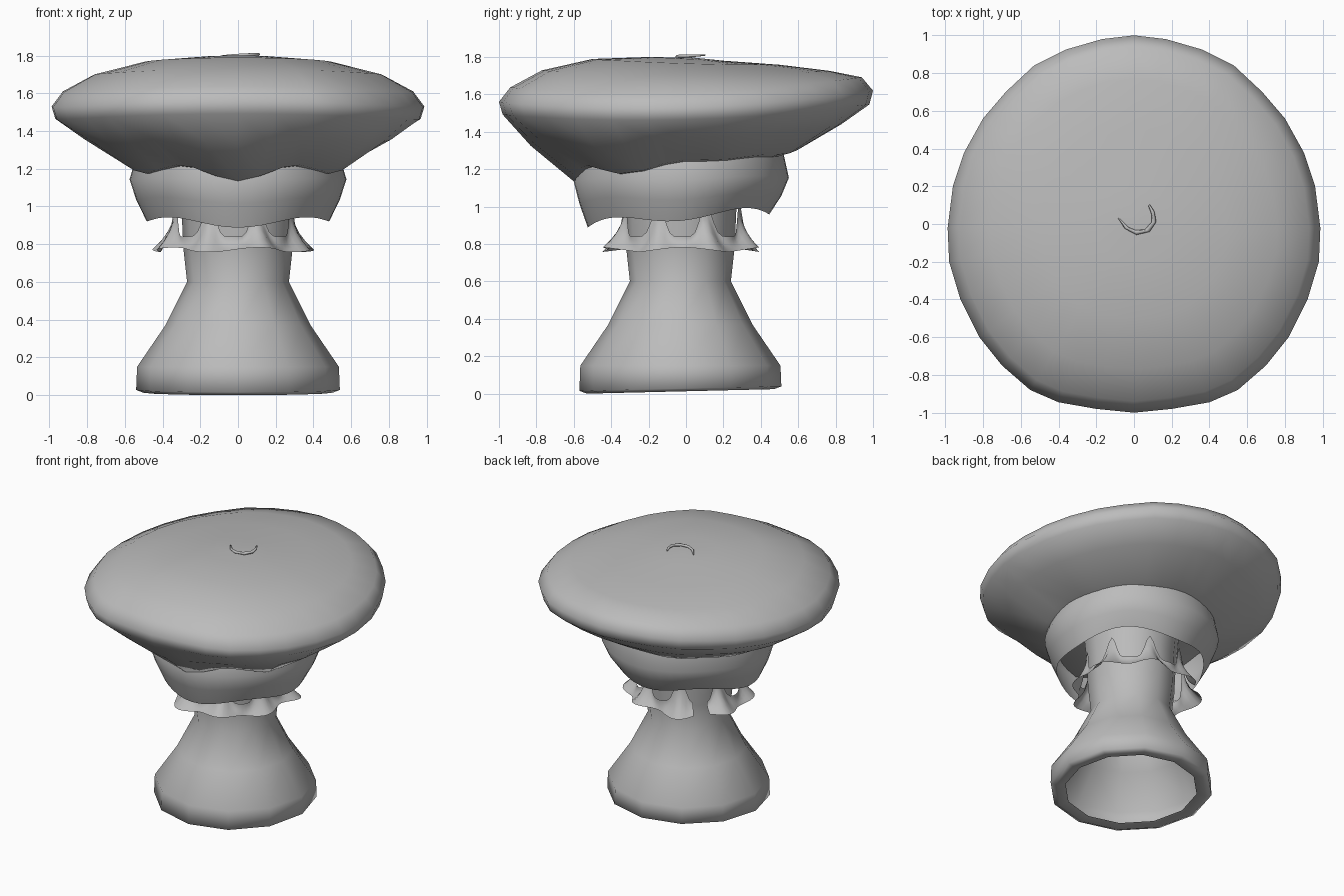
import bpy, bmesh
from math import sin, cos, pi, radians, hypot, atan2

cube = bpy.data.objects.get("Cube")
if cube:
    bpy.data.objects.remove(cube, do_unlink=True)

grey = bpy.data.materials.new("plain grey")
grey.use_nodes = True
grey.diffuse_color = (0.5, 0.5, 0.5, 1)
grey.node_tree.nodes["Principled BSDF"].inputs["Base Color"].default_value = (0.5, 0.5, 0.5, 1)


def loft(name, rings, cap_ends=(), skip=None):
    """Join closed rings of points into a smooth skin, leaving out columns chosen by skip."""
    bm = bmesh.new()
    rows = [[bm.verts.new(p) for p in ring] for ring in rings]
    n = len(rows[0])
    for a, b in zip(rows, rows[1:]):
        for i in range(n):
            if skip and skip(2 * pi * (i + 0.5) / n):
                continue
            j = (i + 1) % n
            bm.faces.new((a[i], a[j], b[j], b[i]))
    for end in cap_ends:
        bm.faces.new(rows[end])
    bmesh.ops.recalc_face_normals(bm, faces=bm.faces)
    mesh = bpy.data.meshes.new(name)
    bm.to_mesh(mesh)
    bm.free()
    mesh.materials.append(grey)
    obj = bpy.data.objects.new(name, mesh)
    bpy.context.collection.objects.link(obj)
    bpy.context.view_layer.objects.active = obj
    obj.select_set(True)
    bpy.ops.object.shade_smooth_by_angle(angle=radians(100))
    obj.select_set(False)
    return obj


def angles(n):
    return [2 * pi * i / n for i in range(n)]


# Stem: thin shell with a flared foot, a turned-in lip and a narrow waist
stem_profile = [(0.015, 0.44), (0, 0.5), (0.015, 0.54), (0.15, 0.535), (0.37, 0.385),
                (0.6, 0.27), (0.78, 0.29), (1.0, 0.3), (1.2, 0.32)]
loft("stem", [[(r * cos(t), r * sin(t) - 0.03,
                z + (0.012 * (1 + sin(t)) if z < 0.1 else 0)) for t in angles(12)]
              for z, r in stem_profile])

# Cap: rounded disc, fuller at the front corners and raised at the back
half = [(0, 1), (0.17, 0.98), (0.36, 0.925), (0.53, 0.84), (0.68, 0.7), (0.8, 0.56),
        (0.9, 0.38), (0.96, 0.2), (0.988, -0.02), (0.98, -0.2), (0.92, -0.4),
        (0.82, -0.6), (0.7, -0.75), (0.55, -0.88), (0.4, -0.945), (0.2, -0.98), (0, -1)]
outline = half + [(-x, y) for x, y in half[-2:0:-1]]


def cap_height(x, y, rim, under, tilt):
    t = atan2(y, x)
    rim_wave = 0.06 * sin(t) ** 2 + 0.03 * sin(t)
    under_wave = 0.06 * sin(t) + (0.015 - 0.025 * sin(t)) * cos(6 * t)
    return rim * rim_wave + under * under_wave + tilt * sin(t)


# Each row: scale, height, share of the rim wave, share of the underside wave, tilt
cap_profile = [(0.3, 1.19, 0, 0.4, 0), (0.6, 1.235, 0, 1, 0), (0.83, 1.36, 0.5, 0.5, 0),
               (0.98, 1.465, 0.9, 0, 0), (1, 1.53, 1, 0, 0), (0.94, 1.61, 0.9, 0, 0),
               (0.77, 1.7, 0.45, 0, -0.015), (0.5, 1.765, 0.15, 0, -0.02),
               (0.2, 1.79, 0, 0, -0.01), (0.04, 1.797, 0, 0, 0)]
loft("mushroom_cap",
     [[(x * s, y * s, z + cap_height(x, y, *shape)) for x, y in outline]
      for s, z, *shape in cap_profile], cap_ends=(0, -1))

# Upper skirt: collar under the cap with a scalloped lower edge
skirt_rows = [(0.54, 1.28, 0.8, -0.02), (0.575, 1.15, 0.3, -0.025),
              (0.54, 1.05, 0.6, -0.03), (0.485, 0.945, 1, -0.04)]
loft("upper_skirt",
     [[(r * cos(t), r * sin(t) + y, z + w * (0.035 * sin(t) - 0.022 * cos(4 * t)))
       for t in angles(48)] for r, z, w, y in skirt_rows])


# Lower frill: flared ragged ring hung from narrow strands, split at the back right
def frill_point(t, k):
    peak = 0.5 + 0.5 * cos(8 * t - pi)
    top_z = 0.84 + 0.18 * peak ** 3
    top_r = 0.36 - 0.03 * peak
    low_z = 0.77 + 0.012 * cos(5 * t)
    low_r = 0.385 + 0.06 * peak + 0.015 * sin(3 * t)
    r = top_r + (low_r - top_r) * k ** 2.2
    return (r * cos(t) - 0.025, r * sin(t) - 0.02, top_z + (low_z - top_z) * k)


loft("lower_frill", [[frill_point(t, i / 5) for t in angles(96)] for i in range(6)],
     skip=lambda t: abs(t - 0.74 * pi) < 0.13)

# Small curl lying on the crown
path = [(-0.08, 0.03), (-0.04, -0.02), (0.01, -0.045), (0.07, -0.035),
        (0.105, 0.01), (0.1, 0.06), (0.08, 0.1)]
curl = []
for i, (x, y) in enumerate(path):
    grow = 0.006 + 0.008 * sin(pi * i / 6)
    d = hypot(x, y)
    curl.append([(x + grow * cos(t) * x / d, y + grow * cos(t) * y / d,
                  1.798 + 0.002 * i + grow * 0.7 * sin(t)) for t in angles(6)])
loft("crown_curl", curl, cap_ends=(0, -1))
